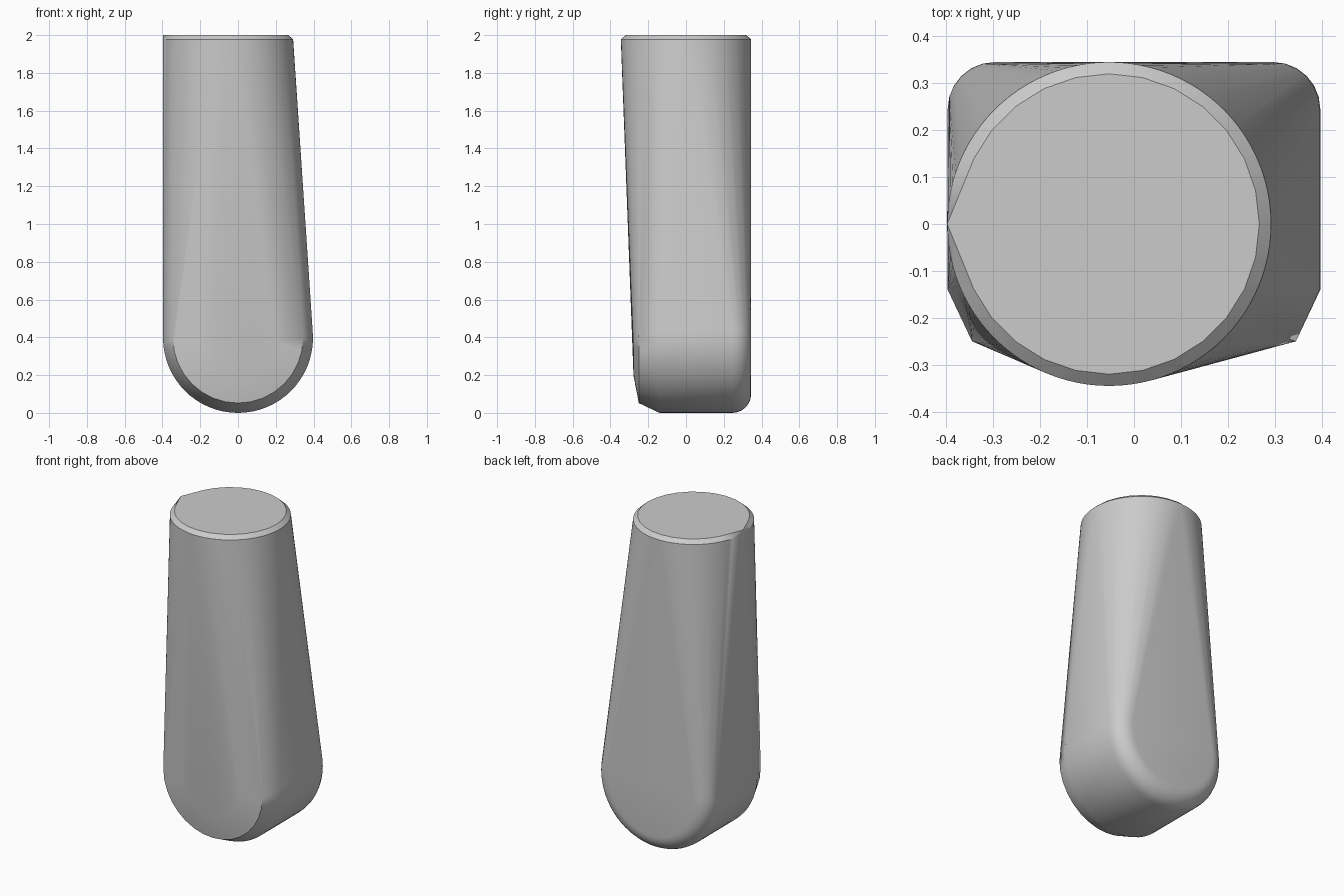
import bpy
import bmesh
from math import sin, cos, pi, radians

cube = bpy.data.objects.get("Cube")
if cube:
    bpy.data.objects.remove(cube, do_unlink=True)

# Plain grey material
grey = bpy.data.materials.new("plain grey")
grey.use_nodes = True
colour = (0.6, 0.6, 0.6, 1)
grey.diffuse_color = colour
grey.node_tree.nodes["Principled BSDF"].inputs["Base Color"].default_value = colour

bm = bmesh.new()


def upright_ring(y, radius, sides=64):
    """Ring around the rounded foot, facing along y."""
    for i in range(sides):
        a = 2 * pi * i / sides
        bm.verts.new((radius * cos(a), y, 0.397 + radius * sin(a)))


def flat_ring(z, radius, sides):
    """Ring around the off-centre top, facing up."""
    for i in range(sides):
        a = 2 * pi * i / sides
        bm.verts.new((-0.053 + radius * cos(a), radius * sin(a), z))


# Foot: shallow domed front, chamfered front rim, filleted back rim
upright_ring(-0.278, 0.2)
upright_ring(-0.25, 0.345, 32)
upright_ring(-0.14, 0.397)
steps = 6
for k in range(steps + 1):
    a = pi / 2 * k / steps
    upright_ring(0.245 + 0.1 * sin(a), 0.297 + 0.1 * cos(a))

# Top: bevelled disc with one corner reaching the straight side
flat_ring(1.977, 0.345, 96)
flat_ring(2.0, 0.32, 28)
bm.verts.new((-0.398, 0, 2.0))

# Stretch a single skin around all the rings
hull = bmesh.ops.convex_hull(bm, input=bm.verts)
spare = {e for e in hull["geom_interior"] + hull["geom_unused"]
         if isinstance(e, bmesh.types.BMVert)}
bmesh.ops.delete(bm, geom=list(spare), context="VERTS")
bmesh.ops.dissolve_limit(bm, angle_limit=radians(0.1),
                         verts=bm.verts, edges=bm.edges)
bmesh.ops.recalc_face_normals(bm, faces=bm.faces)

mesh = bpy.data.meshes.new("tapered_body")
bm.to_mesh(mesh)
bm.free()
mesh.materials.append(grey)
body = bpy.data.objects.new("tapered_body", mesh)
bpy.context.collection.objects.link(body)

# Smooth sides, crisp rims
bpy.ops.object.select_all(action="DESELECT")
body.select_set(True)
bpy.context.view_layer.objects.active = body
bpy.ops.object.shade_smooth_by_angle(angle=radians(30))
